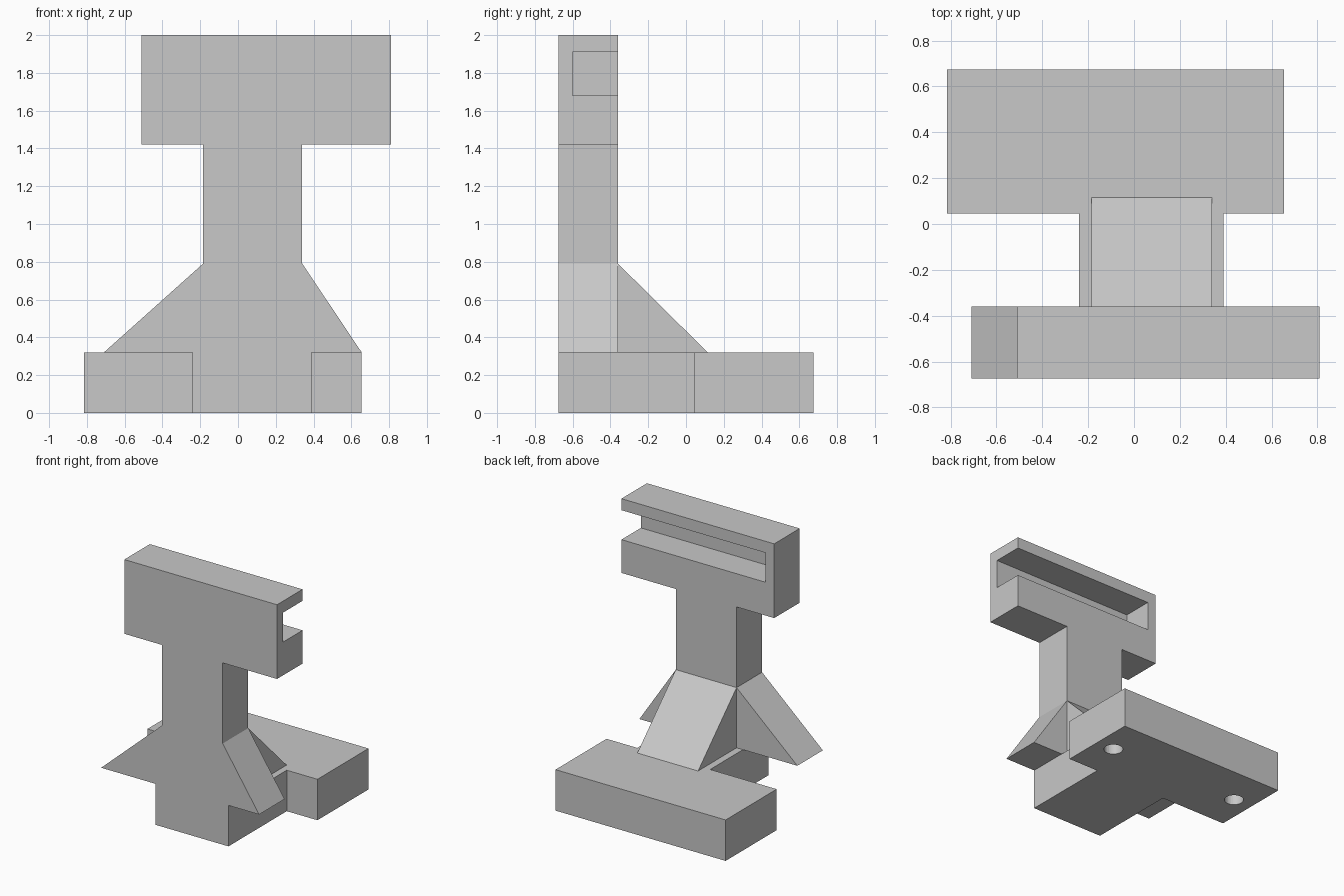
import bpy, bmesh
from mathutils import Vector

cube = bpy.data.objects.get("Cube")
if cube:
    bpy.data.objects.remove(cube, do_unlink=True)

grey = bpy.data.materials.new("plain grey")
grey.use_nodes = True
grey.diffuse_color = (0.58, 0.58, 0.58, 1)
grey.node_tree.nodes["Principled BSDF"].inputs["Base Color"].default_value = grey.diffuse_color


def finish(name, bm):
    bmesh.ops.recalc_face_normals(bm, faces=bm.faces[:])
    mesh = bpy.data.meshes.new(name)
    bm.to_mesh(mesh)
    bm.free()
    mesh.materials.append(grey)
    obj = bpy.data.objects.new(name, mesh)
    bpy.context.collection.objects.link(obj)
    return obj


def prism(name, points, sweep):
    """Extrude a closed outline of 3D points along the sweep vector."""
    bm = bmesh.new()
    face = bm.faces.new([bm.verts.new(p) for p in points])
    geom = bmesh.ops.extrude_face_region(bm, geom=[face])["geom"]
    verts = [g for g in geom if isinstance(g, bmesh.types.BMVert)]
    bmesh.ops.translate(bm, verts=verts, vec=Vector(sweep))
    if not face.is_valid or len(bm.faces) < len(points) + 2:
        bm.faces.new([v for v in bm.verts if v not in verts])
    return finish(name, bm)


def cut(obj, cutter):
    mod = obj.modifiers.new(cutter.name, "BOOLEAN")
    mod.operation = "DIFFERENCE"
    mod.solver = "EXACT"
    mod.object = cutter
    cutter.hide_render = True
    cutter.hide_set(True)


FRONT, PLATE_BACK, BACK = -0.675, -0.36, 0.675
BASE_TOP, NECK, TOP = 0.32, 0.79, 2.0

# Upright plate: foot, splayed wings, post and wide head
outline = [(-0.24, 0), (0.39, 0), (0.39, BASE_TOP), (0.655, BASE_TOP),
           (0.34, NECK), (0.34, 1.42), (0.81, 1.42), (0.81, TOP),
           (-0.51, TOP), (-0.51, 1.42), (-0.185, 1.42), (-0.185, NECK),
           (-0.71, BASE_TOP), (-0.24, BASE_TOP)]
plate = prism("upright_plate", [(x, FRONT, z) for x, z in outline],
              (0, PLATE_BACK - FRONT, 0))

# Slot in the back of the head, open at the left end
slot = prism("slot_cutter", [(-0.435, -0.6, 1.68), (0.95, -0.6, 1.68),
                             (0.95, -0.6, 1.91), (-0.435, -0.6, 1.91)], (0, 0.4, 0))
cut(plate, slot)

# T-shaped base slab
base_outline = [(-0.24, PLATE_BACK), (0.39, PLATE_BACK), (0.39, 0.045),
                (0.655, 0.045), (0.655, BACK), (-0.815, BACK),
                (-0.815, 0.045), (-0.24, 0.045)]
base = prism("base", [(x, y, 0) for x, y in base_outline], (0, 0, BASE_TOP))

# Blind screw holes in the underside
for side, x in (("left", 0.5), ("right", -0.655)):
    bm = bmesh.new()
    bmesh.ops.create_cone(bm, cap_ends=True, segments=32,
                          radius1=0.07, radius2=0.07, depth=0.48)
    bmesh.ops.translate(bm, verts=bm.verts[:], vec=(x, 0.36, 0))
    cut(base, finish(side + "_hole_cutter", bm))

# Sloped brace behind the post
prism("rear_brace", [(-0.185, PLATE_BACK, BASE_TOP), (-0.185, 0.115, BASE_TOP),
                     (-0.185, PLATE_BACK, NECK)], (0.525, 0, 0))
